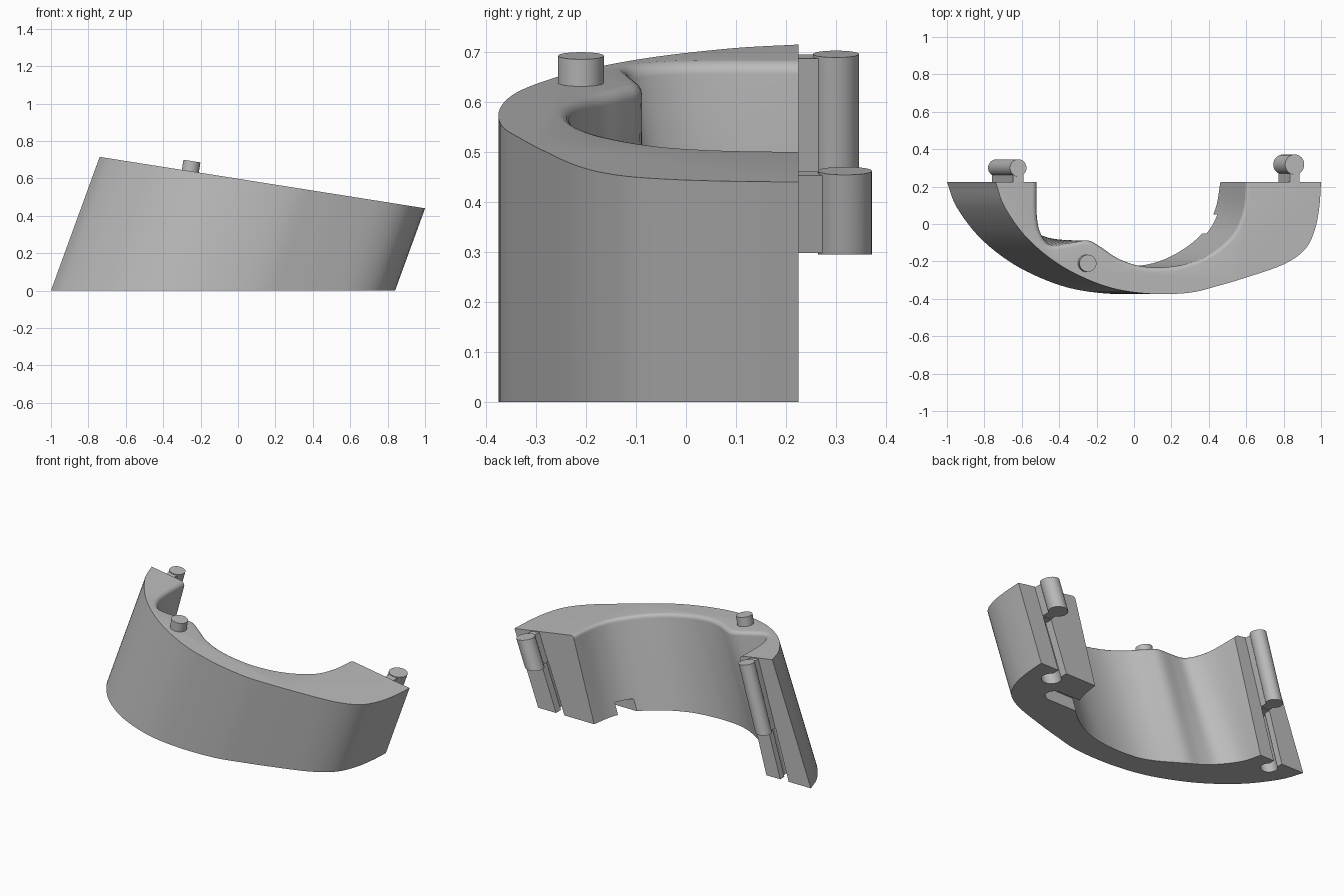
import bpy
import bmesh
from math import atan, cos, sin, pi
from mathutils import Vector, Matrix

LEAN = 0.364          # sideways lean of the outer wall per unit of height
SLOPE = 0.158         # fall of the top plane towards +x
TOP = 0.598           # height of the top plane at x = 0
BACK = 0.225          # plane of the two end faces
LIP = 0.024           # radius of the rounded inner top edge

cube = bpy.data.objects.get("Cube")
if cube:
    bpy.data.objects.remove(cube)

grey = bpy.data.materials.new("plain grey")
grey.use_nodes = True
grey.diffuse_color = (0.5, 0.5, 0.5, 1)
grey.node_tree.nodes["Principled BSDF"].inputs["Base Color"].default_value = grey.diffuse_color


def smooth_path(points, steps=5):
    """Catmull-Rom curve through points of any dimension."""
    pts = [Vector(p) for p in points]
    pts = [2 * pts[0] - pts[1]] + pts + [2 * pts[-1] - pts[-2]]
    out = []
    for a, b, c, d in zip(pts, pts[1:], pts[2:], pts[3:]):
        for i in range(steps):
            t = i / steps
            out.append(0.5 * (2 * b + (c - a) * t + (2 * a - 5 * b + 4 * c - d) * t * t
                              + (3 * b - a - 3 * c + d) * t ** 3))
    return out + [pts[-2]]


def add_object(name, bm):
    bmesh.ops.recalc_face_normals(bm, faces=bm.faces)
    mesh = bpy.data.meshes.new(name)
    bm.to_mesh(mesh)
    bm.free()
    mesh.materials.append(grey)
    obj = bpy.data.objects.new(name, mesh)
    bpy.context.collection.objects.link(obj)
    return obj


def loft(name, outlines):
    """Closed solid through a stack of matching outlines."""
    bm = bmesh.new()
    rings = [[bm.verts.new(p) for p in outline] for outline in outlines]
    bm.faces.new(rings[0][::-1])
    bm.faces.new(rings[-1])
    for a, b in zip(rings, rings[1:]):
        for i in range(len(a)):
            j = (i + 1) % len(a)
            bm.faces.new((a[i], a[j], b[j], b[i]))
    return add_object(name, bm)


def on_top(x, y, drop=0.0):
    return Vector((x, y, TOP - SLOPE * x - drop))


def lift(u, y, z, lean):
    """Carry a ground point up along the lean; z=None ends on the top plane."""
    if z is None:
        return on_top((u + lean * TOP) / (1 + lean * SLOPE), y)
    return Vector((u + lean * z, y, z))


def leaning_prism(name, outline, low, high, lean=LEAN):
    return loft(name, [[lift(u, y, z, lean) for u, y in outline] for z in (low, high)])


def circle(u, y, r, n=32):
    return [(u + r * cos(2 * pi * i / n), y + r * sin(2 * pi * i / n)) for i in range(n)]


def box(u0, u1, y0, y1):
    return [(u0, y0), (u1, y0), (u1, y1), (u0, y1)]


# Outer wall outline on the ground
outer = smooth_path([
    (-1, BACK), (-.95, .093), (-.83, -.067), (-.67, -.198), (-.5, -.288), (-.32, -.348),
    (-.11, -.374), (.1, -.367), (.26, -.33), (.42, -.285), (.63, -.215),
    (.75, -.135), (.805, -.03), (.83, .09), (.84, BACK)])

# Inner opening: ground x, y then top x, y
inner = smooth_path([
    (.462, BACK, .598, BACK), (.435, .08, .58, .07), (.365, -.05, .53, -.05),
    (.24, -.15, .42, -.15), (.1, -.21, .29, -.21), (-.06, -.23, .15, -.232),
    (-.2, -.222, .02, -.222), (-.3, -.188, -.09, -.182), (-.39, -.135, -.18, -.122),
    (-.46, -.092, -.25, -.088), (-.53, -.05, -.36, -.105), (-.59, .005, -.45, -.112),
    (-.645, .075, -.5, -.05), (-.68, .14, -.52, .05), (-.7, BACK, -.52, BACK)])

# Direction into the wall along the inner top edge, kept level with the end faces
normals = []
for i in range(len(inner)):
    a, b = inner[max(i - 1, 0)], inner[min(i + 1, len(inner) - 1)]
    normals.append(Vector((a[3] - b[3], b[2] - a[2])).normalized())
normals[0], normals[-1] = Vector((1, 0)), Vector((-1, 0))

# Body: ground outline, then rings that round the inner lip over to the top plane
rings = [[lift(u, y, 0, LEAN) for u, y in outer] + [(p[0], p[1], 0) for p in inner]]
for k in range(5):
    angle = k * pi / 8
    drop, shift = LIP * (1 - sin(angle)), LIP * (1 - cos(angle))
    ring = []
    for u, y in outer:
        foot, head = lift(u, y, 0, LEAN), lift(u, y, None, LEAN)
        ring.append(head.lerp(foot, drop / head.z))
    for p, n in zip(inner, normals):
        ring.append(on_top(p[2] + n.x * shift, p[3] + n.y * shift, drop))
    rings.append(ring)
body = loft("curved_body", rings)

cutters = []
parts = [body]
# side, ground x of hinge axis, its lean, pin y, pin radius, pin bottom
for side, u, lean, y, r, base in (("right", -.822, .292, .3, .046, .3),
                                  ("left", .691, LEAN, .318, .054, .295)):
    # Pin with its neck above, matching socket below
    parts.append(leaning_prism(side + "_pin", circle(u, y, r), base, None, lean))
    neck = leaning_prism(side + "_pin_neck", box(u - .028, u + .028, BACK - .02, y),
                         base + .008, None, lean)
    neck.data.transform(Matrix.Translation((0, 0, -.005)))
    parts.append(neck)
    socket_y = 2 * BACK - y
    cutters.append(leaning_prism(side + "_socket_cutter", circle(u, socket_y, r), -.05, base, lean))
    cutters.append(leaning_prism(side + "_slot_cutter",
                                 box(u - .028, u + .028, socket_y, BACK + .05), -.05, base, lean))

# Peg hole under the left side, open to the inside
cutters.append(leaning_prism("peg_hole_cutter", circle(.56, 0, .05), -.05, .07))
cutters.append(leaning_prism("peg_slot_cutter", box(.28, .56, -.05, .05), -.05, .07))

for cutter in cutters:
    cutter.hide_render = True
    mod = body.modifiers.new(cutter.name, 'BOOLEAN')
    mod.operation = 'DIFFERENCE'
    mod.solver = 'EXACT'
    mod.object = cutter
graph = bpy.context.evaluated_depsgraph_get()
carved = bpy.data.meshes.new_from_object(body.evaluated_get(graph))
body.modifiers.clear()
body.data = carved
for cutter in cutters:
    bpy.data.objects.remove(cutter)

# Locating peg standing square on the sloping top
bm = bmesh.new()
tilt = Matrix.Rotation(atan(SLOPE), 4, 'Y')
bmesh.ops.create_cone(bm, cap_ends=True, segments=32, radius1=.046, radius2=.046, depth=.1,
                      matrix=Matrix.Translation((-.254, -.21, .643)) @ tilt)
parts.append(add_object("locating_peg", bm))

for obj in parts:
    bpy.ops.object.select_all(action='DESELECT')
    obj.select_set(True)
    bpy.context.view_layer.objects.active = obj
    bpy.ops.object.shade_smooth_by_angle(angle=0.6)
